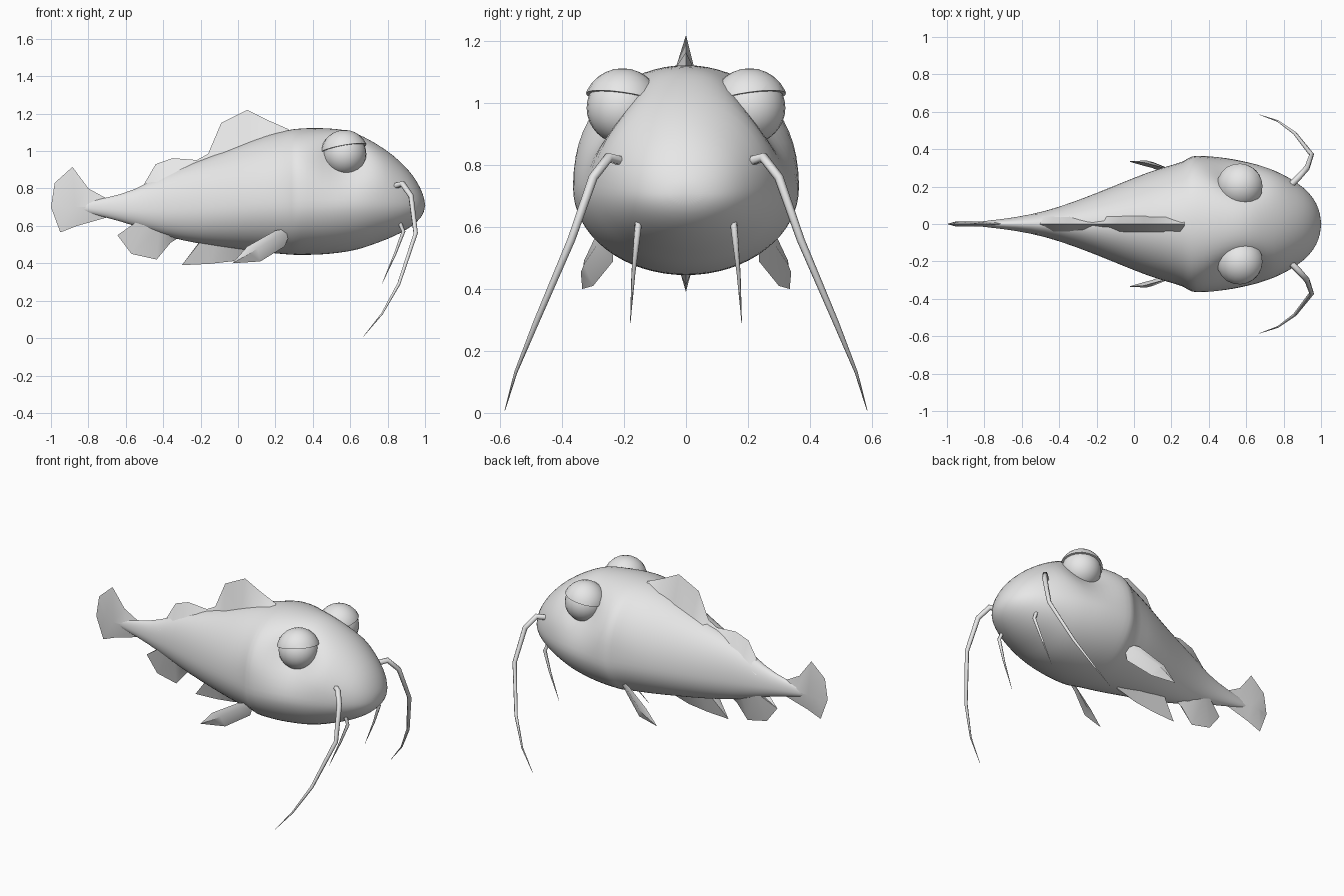
import bpy, bmesh, math
from mathutils import Vector

cube = bpy.data.objects.get("Cube")
if cube:
    bpy.data.objects.remove(cube, do_unlink=True)

grey = bpy.data.materials.new("plain grey")
grey.use_nodes = True
grey.diffuse_color = (0.8, 0.8, 0.8, 1)
grey.node_tree.nodes["Principled BSDF"].inputs["Base Color"].default_value = (0.8, 0.8, 0.8, 1)


def finish(name, bm, angle=40):
    bmesh.ops.recalc_face_normals(bm, faces=bm.faces)
    me = bpy.data.meshes.new(name)
    bm.to_mesh(me)
    bm.free()
    ob = bpy.data.objects.new(name, me)
    bpy.context.collection.objects.link(ob)
    me.materials.append(grey)
    bpy.ops.object.select_all(action='DESELECT')
    ob.select_set(True)
    bpy.context.view_layer.objects.active = ob
    bpy.ops.object.shade_smooth_by_angle(angle=math.radians(angle))
    return ob


def fin(name, bases, tips, thick, normal=(0, 1, 0), angle=40):
    """Blade with a thick root or spine and a sharp outer edge."""
    bm = bmesh.new()
    n = Vector(normal).normalized() * thick
    rows = []
    for b, t in zip(bases, tips):
        b, t = Vector(b), Vector(t)
        rows.append([bm.verts.new(p) for p in (b + n, t, b - n)])
    for r, s in zip(rows, rows[1:]):
        bm.faces.new((r[0], r[1], s[1], s[0]))
        bm.faces.new((r[1], r[2], s[2], s[1]))
    bmesh.ops.remove_doubles(bm, verts=bm.verts, dist=0.0005)
    return finish(name, bm, angle)


def flat(points):
    return [(x, 0, z) for x, z in points]


# Body: lofted rings of (x, top, bottom, half width)
stations = [
    (-.86, .72, .68, .010), (-.70, .75, .645, .026), (-.55, .79, .60, .05),
    (-.40, .88, .545, .09), (-.20, .95, .50, .165), (0, 1.03, .475, .25),
    (.15, 1.09, .455, .305), (.275, 1.115, .445, .335), (.30, 1.12, .443, .368),
    (.37, 1.125, .443, .369), (.45, 1.125, .445, .363), (.53, 1.12, .453, .353),
    (.60, 1.11, .463, .338), (.67, 1.08, .48, .32), (.75, 1.035, .51, .29),
    (.83, .98, .54, .25), (.91, .905, .583, .195), (.96, .835, .622, .14),
    (.99, .77, .66, .08)]
N = 32
EYE = Vector((.57, .205, .985))
bm = bmesh.new()
rings = []
for x, top, bot, w in stations:
    mid = bot + (top - bot) * .42
    flatness = .8 if .25 < x < .78 else 1
    ring = []
    for i in range(N):
        a = 2 * math.pi * i / N
        s = math.sin(a)
        z = mid + (top - mid) * s ** flatness if s > 0 else mid + (mid - bot) * s
        # Eye sockets pinch the head
        d2 = (x - EYE.x) ** 2 + (z - EYE.z) ** 2
        y = w * math.cos(a) * (1 - .36 * math.exp(-d2 / .13 ** 2))
        ring.append(bm.verts.new((x, y, z)))
    rings.append(ring)
for r, s in zip(rings, rings[1:]):
    for i in range(N):
        bm.faces.new((r[i], r[(i + 1) % N], s[(i + 1) % N], s[i]))
for ring, tip in ((rings[0], (-.88, 0, .70)), (rings[-1], (1.003, 0, .71))):
    v = bm.verts.new(tip)
    for i in range(N):
        bm.faces.new((ring[i], ring[(i + 1) % N], v))
body = finish("body", bm, 60)
body.modifiers.new("smooth", 'SUBSURF').levels = 1
body.modifiers["smooth"].render_levels = 1

# Fins along the centre line
fin("dorsal_fin",
    flat([(-.53, .75), (-.50, .77), (-.43, .81), (-.34, .86), (-.22, .89),
          (-.16, .92), (-.07, .96), (.06, 1.02), (.17, 1.06), (.27, 1.09)]),
    flat([(-.54, .785), (-.51, .81), (-.44, .93), (-.35, .962), (-.22, .952),
          (-.16, .985), (-.09, 1.15), (.05, 1.22), (.16, 1.165), (.27, 1.117)]), .05)
fin("tail_fin",
    flat([(x, .70) for x in (-.70, -.78, -.87, -.93, -.95, -.93, -.87, -.70)]),
    flat([(-.70, .745), (-.80, .80), (-.885, .915), (-.98, .83), (-1, .70),
          (-.95, .565), (-.86, .60), (-.70, .645)]), .014)
fin("anal_fin",
    flat([(-.53, .64), (-.53, .63), (-.50, .61), (-.42, .59), (-.36, .57), (-.33, .57)]),
    flat([(-.54, .605), (-.645, .55), (-.57, .45), (-.435, .42), (-.36, .51), (-.32, .535)]), .04)
fin("belly_fin",
    flat([(-.20, .54), (-.19, .53), (-.12, .51), (-.02, .50), (.12, .48)]),
    flat([(-.21, .51), (-.30, .39), (-.15, .397), (-.02, .412), (.13, .455)]), .035)


def whisker(name, points, radius):
    cu = bpy.data.curves.new(name, 'CURVE')
    cu.dimensions = '3D'
    cu.bevel_depth = radius
    cu.bevel_resolution = 1
    sp = cu.splines.new('POLY')
    sp.points.add(len(points) - 1)
    for i, p in enumerate(points):
        sp.points[i].co = (*p, 1)
        sp.points[i].radius = max(.06, 1 - (i / (len(points) - 1)) ** 2)
    tmp = bpy.data.objects.new(name + "_path", cu)
    bpy.context.collection.objects.link(tmp)
    bm = bmesh.new()
    me = bpy.data.meshes.new_from_object(tmp)
    bm.from_mesh(me)
    bpy.data.objects.remove(tmp)
    bpy.data.meshes.remove(me)
    finish(name, bm, 65)


long_path = [(.83, .20, .81), (.88, .25, .825), (.925, .30, .76), (.95, .37, .56),
             (.86, .485, .29), (.77, .55, .13), (.67, .585, .008)]
short_path = [(.86, .152, .63), (.885, .158, .57), (.84, .17, .45), (.77, .18, .29)]
pectoral_edge = [(.29, .25, .59), (.20, .29, .575), (.05, .33, .49), (-.03, .335, .40),
                 (.12, .30, .41), (.25, .235, .49), (.29, .25, .59)]
pectoral_spine = [(.26, .25, .55), (.20, .275, .53), (.10, .315, .47), (.06, .325, .445),
                  (.10, .315, .47), (.20, .275, .53), (.26, .25, .55)]

# Paired parts
for side, s in (("left", 1), ("right", -1)):
    def flip(pts):
        return [(x, y * s, z) for x, y, z in pts]

    whisker(side + "_long_whisker", flip(long_path), .017)
    whisker(side + "_short_whisker", flip(short_path), .012)
    fin(side + "_pectoral_fin", flip(pectoral_spine), flip(pectoral_edge), .018,
        (.25, .8 * s, .5))

    # Eyeball
    centre = Vector((EYE.x, EYE.y * s, EYE.z))
    bm = bmesh.new()
    bmesh.ops.create_uvsphere(bm, u_segments=24, v_segments=16, radius=.116)
    bmesh.ops.translate(bm, verts=bm.verts, vec=centre)
    finish(side + "_eyeball", bm)

    # Upper eyelid: capped part of a larger sphere
    bm = bmesh.new()
    bmesh.ops.create_uvsphere(bm, u_segments=20, v_segments=14, radius=.128)
    bmesh.ops.translate(bm, verts=bm.verts, vec=centre)
    cut = bmesh.ops.bisect_plane(
        bm, geom=bm.verts[:] + bm.edges[:] + bm.faces[:], clear_inner=True,
        plane_co=centre + Vector((0, 0, .03)), plane_no=Vector((-.18, -.15 * s, 1)))
    bmesh.ops.holes_fill(bm, edges=[e for e in bm.edges if e.is_boundary], sides=0)
    finish(side + "_eyelid", bm)
